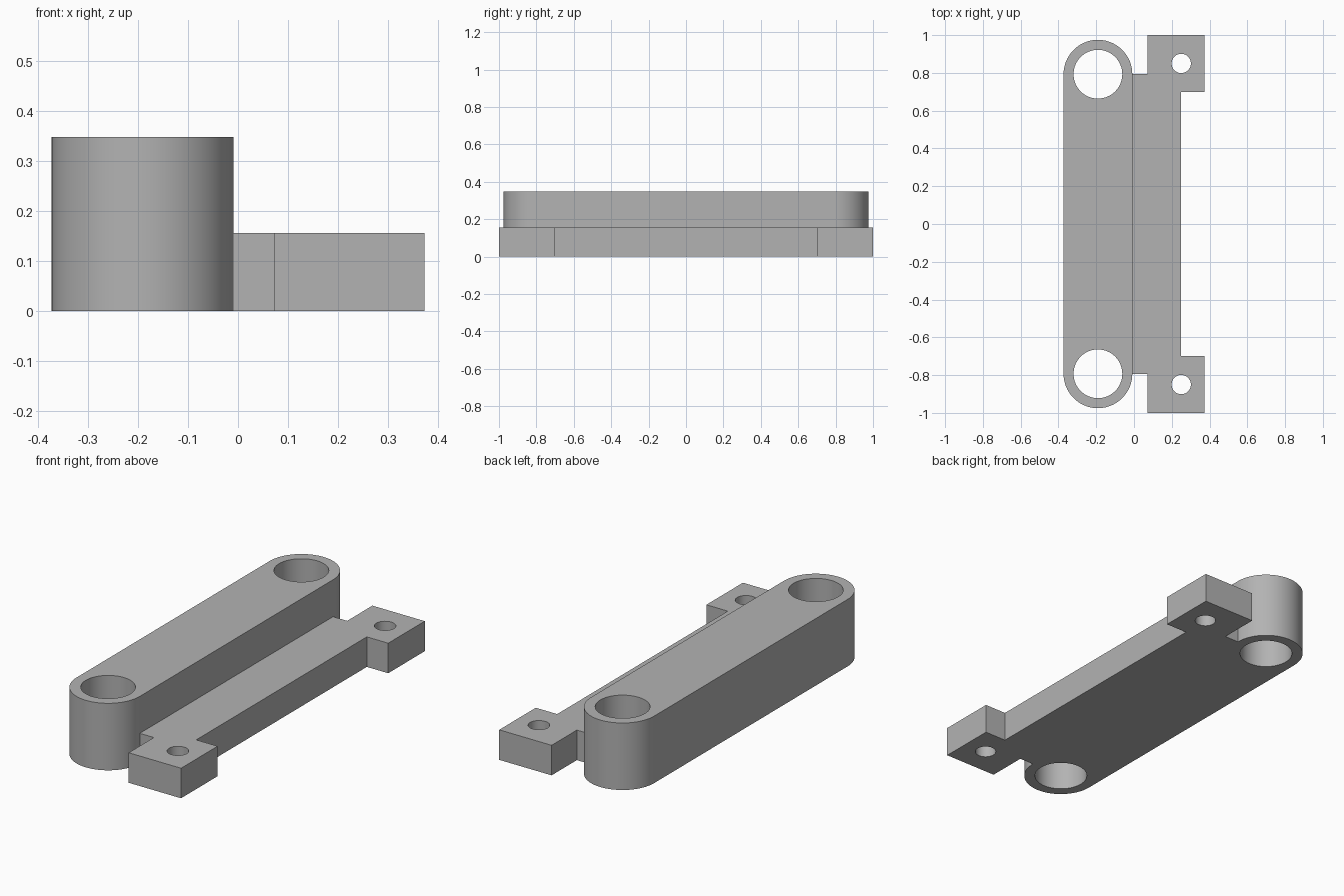
import bpy, bmesh
from math import sin, cos, pi, radians

if "Cube" in bpy.data.objects:
    bpy.data.objects.remove(bpy.data.objects["Cube"])

grey = bpy.data.materials.new("light grey")
grey.use_nodes = True
grey.diffuse_color = (0.45, 0.45, 0.45, 1)
grey.node_tree.nodes["Principled BSDF"].inputs["Base Color"].default_value = grey.diffuse_color


def arc(x, y, r, start, end, steps):
    angles = [start + (end - start) * i / steps for i in range(steps + 1)]
    return [(x + r * cos(a), y + r * sin(a)) for a in angles]


def circle(x, y, r, steps=64):
    return arc(x, y, r, 0, 2 * pi, steps)[:-1]


def extruded_plate(name, loops, height):
    """Fill an outline with holes, then extrude it upwards."""
    bm = bmesh.new()
    for loop in loops:
        verts = [bm.verts.new((x, y, 0)) for x, y in loop]
        for a, b in zip(verts, verts[1:] + verts[:1]):
            bm.edges.new((a, b))
    bmesh.ops.triangle_fill(bm, edges=bm.edges[:], use_beauty=True)
    top = bmesh.ops.extrude_face_region(bm, geom=bm.faces[:], use_keep_orig=True)["geom"]
    bmesh.ops.translate(bm, vec=(0, 0, height),
                        verts=[v for v in top if isinstance(v, bmesh.types.BMVert)])
    bmesh.ops.recalc_face_normals(bm, faces=bm.faces[:])
    mesh = bpy.data.meshes.new(name)
    bm.to_mesh(mesh)
    bm.free()
    mesh.materials.append(grey)
    obj = bpy.data.objects.new(name, mesh)
    bpy.context.collection.objects.link(obj)
    bpy.ops.object.select_all(action="DESELECT")
    obj.select_set(True)
    bpy.context.view_layer.objects.active = obj
    bpy.ops.object.shade_smooth_by_angle(angle=radians(30))
    return obj


# Tall round-ended bar with a bore at each end
BAR_X, BAR_R, BORE_Y = -0.191, 0.182, 0.793
bar = (arc(BAR_X, BORE_Y, BAR_R, 0, pi, 40)
       + arc(BAR_X, -BORE_Y, BAR_R, pi, 2 * pi, 40))
bores = [circle(BAR_X, s * BORE_Y, 0.129) for s in (1, -1)]
extruded_plate("round_ended_bar", [bar] + bores, 0.348)

# Low side flange with a drilled mounting tab at each end
half = [(0.25, 0.70), (0.373, 0.70), (0.373, 1.0),
        (0.072, 1.0), (0.072, BORE_Y), (BAR_X + BAR_R, BORE_Y)]
flange = half + [(x, -y) for x, y in reversed(half)]
screw_holes = [circle(0.25, s * 0.85, 0.051, 48) for s in (1, -1)]
extruded_plate("mounting_flange", [flange] + screw_holes, 0.156)
